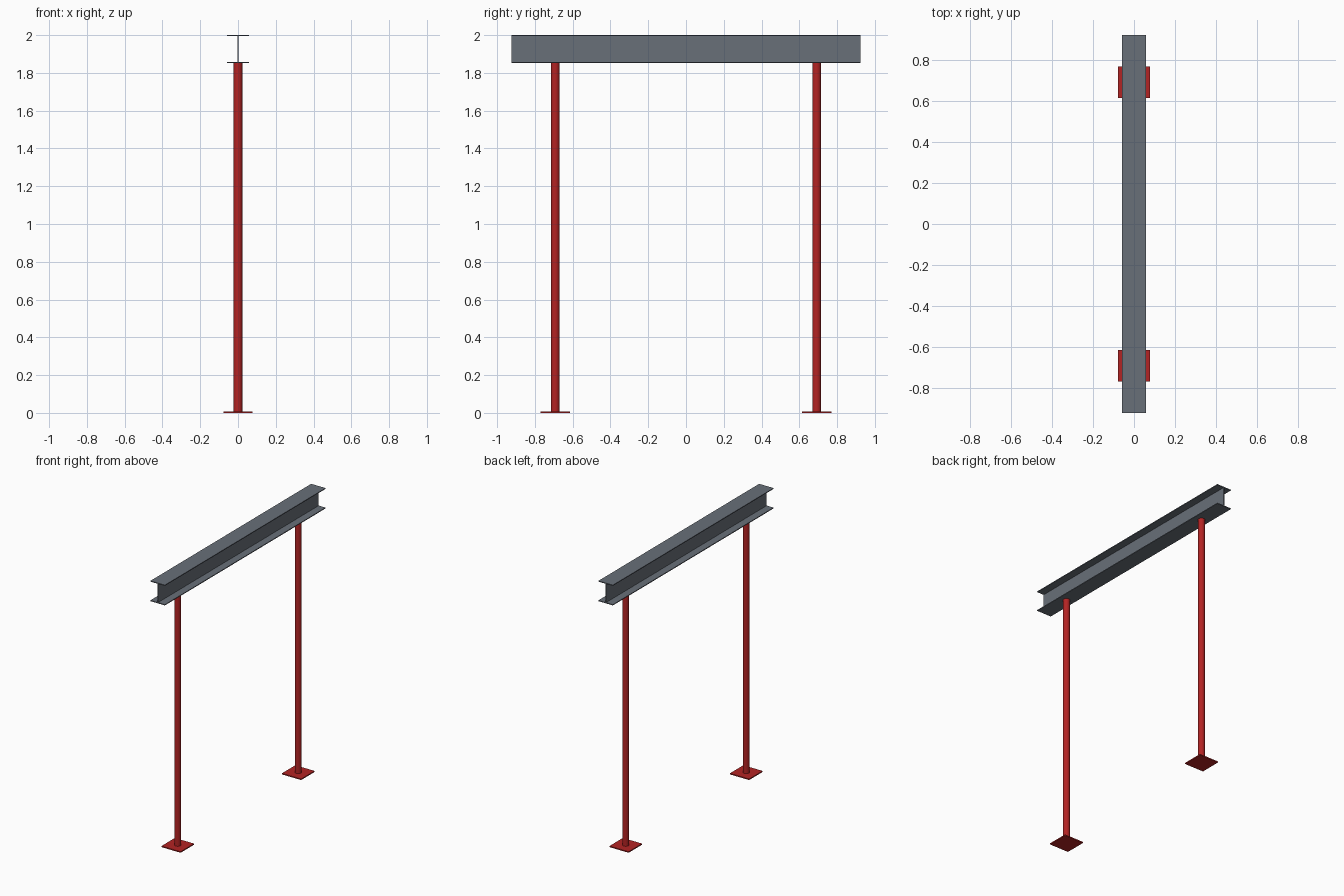
import bpy

cube = bpy.data.objects.get("Cube")
if cube:
    bpy.data.objects.remove(cube, do_unlink=True)


def make_material(name, rgb):
    mat = bpy.data.materials.new(name)
    mat.use_nodes = True
    color = (*rgb, 1)
    mat.diffuse_color = color
    mat.node_tree.nodes["Principled BSDF"].inputs["Base Color"].default_value = color
    return mat


steel_grey = make_material("steel grey", (0.14, 0.16, 0.19))
primer_red = make_material("primer red", (0.45, 0.017, 0.017))

HEIGHT, BEAM_DEPTH, BEAM_LENGTH = 2.0, 0.148, 1.846
FLANGE_HALF, FLANGE_THICK, WEB_HALF = 0.058, 0.006, 0.003
POST_Y, POST_RADIUS = 0.692, 0.023
PLATE_SIZE, PLATE_THICK = 0.154, 0.008
BEAM_BOTTOM = HEIGHT - BEAM_DEPTH


def add_beam():
    # I-shaped profile: right half from bottom to top, then mirrored
    low, high = BEAM_BOTTOM + FLANGE_THICK, HEIGHT - FLANGE_THICK
    half = [(FLANGE_HALF, BEAM_BOTTOM), (FLANGE_HALF, low), (WEB_HALF, low),
            (WEB_HALF, high), (FLANGE_HALF, high), (FLANGE_HALF, HEIGHT)]
    profile = half + [(-x, z) for x, z in reversed(half)]
    n = len(profile)
    verts = [(x, y, z) for y in (-BEAM_LENGTH / 2, BEAM_LENGTH / 2) for x, z in profile]
    faces = [(i, i + n, (i + 1) % n + n, (i + 1) % n) for i in range(n)]
    faces += [tuple(range(n)), tuple(reversed(range(n, 2 * n)))]
    mesh = bpy.data.meshes.new("i_beam")
    mesh.from_pydata(verts, [], faces)
    mesh.materials.append(steel_grey)
    beam = bpy.data.objects.new("i_beam", mesh)
    bpy.context.collection.objects.link(beam)


def add_post(label, y):
    # Square base plate on the ground
    bpy.ops.mesh.primitive_cube_add(size=1, location=(0, y, PLATE_THICK / 2))
    plate = bpy.context.object
    plate.name = label + "_base_plate"
    plate.scale = (PLATE_SIZE, PLATE_SIZE, PLATE_THICK)
    bpy.ops.object.transform_apply(location=False, rotation=False, scale=True)
    plate.data.materials.append(primer_red)

    # Round post from the plate to the underside of the beam
    length = BEAM_BOTTOM - PLATE_THICK
    bpy.ops.mesh.primitive_cylinder_add(vertices=24, radius=POST_RADIUS, depth=length,
                                        location=(0, y, PLATE_THICK + length / 2))
    post = bpy.context.object
    post.name = label + "_post"
    post.data.materials.append(primer_red)
    bpy.ops.object.shade_smooth_by_angle()


add_beam()
add_post("front", -POST_Y)
add_post("back", POST_Y)
